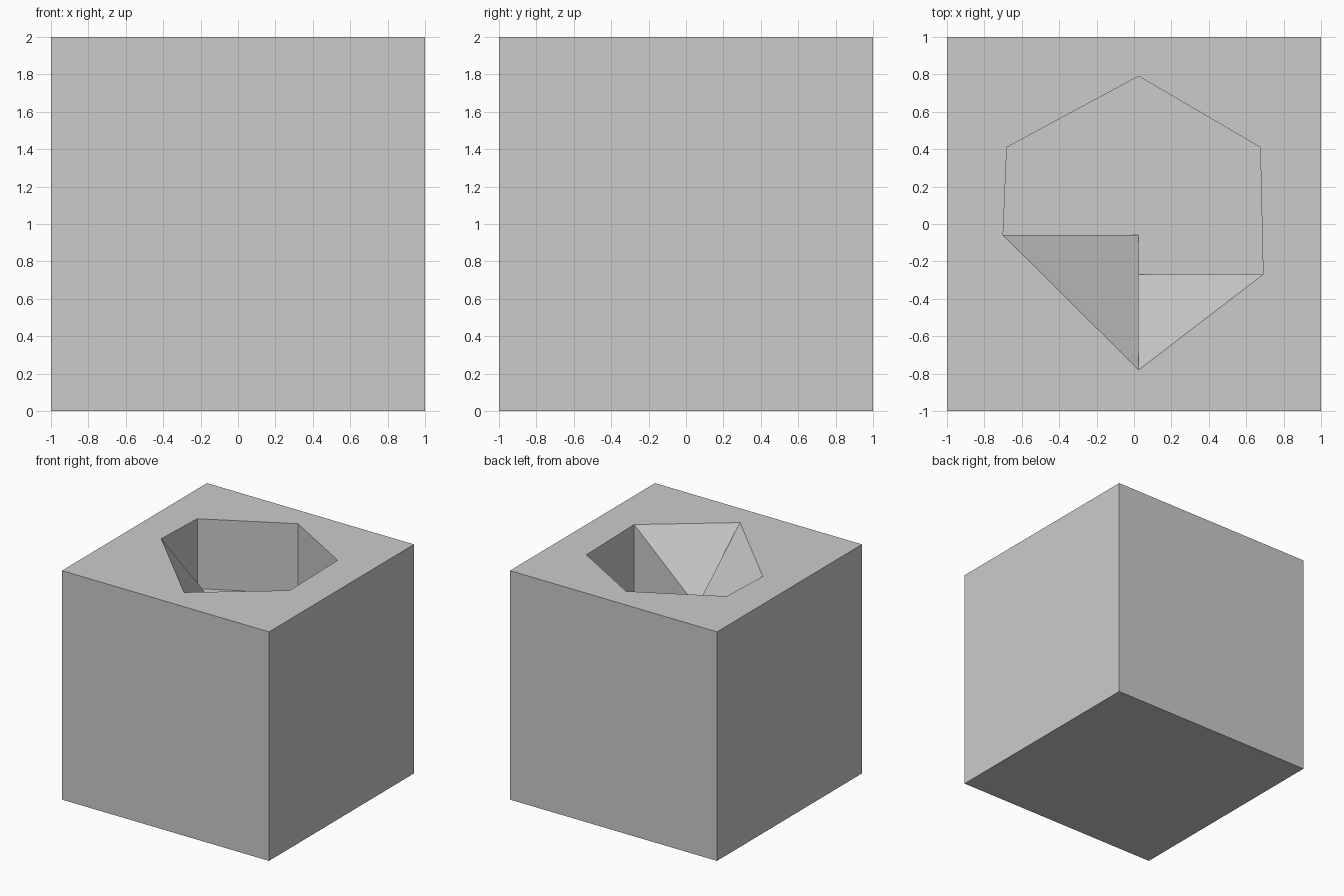
import bpy, bmesh

if "Cube" in bpy.data.objects:
    bpy.data.objects.remove(bpy.data.objects["Cube"])

TOP, FLOOR = 2.0, 1.39

bm = bmesh.new()

# Cube standing on the ground, with its lid removed
bmesh.ops.create_cube(bm, size=2.0)
bmesh.ops.translate(bm, verts=bm.verts, vec=(0, 0, 1))
lid = max(bm.faces, key=lambda f: f.calc_center_median().z)
bmesh.ops.delete(bm, geom=[lid], context='FACES_ONLY')

v = {}
for name, sx, sy in (("FL", -1, -1), ("FR", 1, -1), ("BR", 1, 1), ("BL", -1, 1)):
    v[name] = next(p for p in bm.verts if p.co.z > 1.5 and p.co.x * sx > 0 and p.co.y * sy > 0)

# Six-sided rim, and the pocket floor points (lower case)
rim = {"A": (-0.70, -0.06), "D": (-0.68, 0.41), "C": (0.025, 0.79),
       "F": (0.675, 0.41), "B": (0.69, -0.27), "E": (0.025, -0.78)}
for name, (x, y) in rim.items():
    v[name] = bm.verts.new((x, y, TOP))
    if name != "E":
        v[name.lower()] = bm.verts.new((x, y, FLOOR))
v["p"] = bm.verts.new((rim["E"][0], rim["A"][1], FLOOR))
v["q"] = bm.verts.new((rim["E"][0], rim["B"][1], FLOOR))


def face(names):
    bm.faces.new([v[n] for n in names.split()])


# Top surface around the rim
for names in ("FL FR E", "FR B E", "FR BR F B", "BR C F",
              "BR BL C", "BL D C", "BL FL A D", "FL E A"):
    face(names)

# Upright pocket walls
for s, t in ("AD", "DC", "CF", "FB"):
    face(f"{s} {t} {t.lower()} {s.lower()}")

# Two sloping wedges, their upright sides, and the floor
for names in ("A E p", "E B q", "A p a", "B b q", "E q p", "a p q b f c d"):
    face(names)

bmesh.ops.recalc_face_normals(bm, faces=bm.faces)
mesh = bpy.data.meshes.new("block_with_pocket")
bm.to_mesh(mesh)
bm.free()
bpy.context.collection.objects.link(bpy.data.objects.new("block_with_pocket", mesh))
